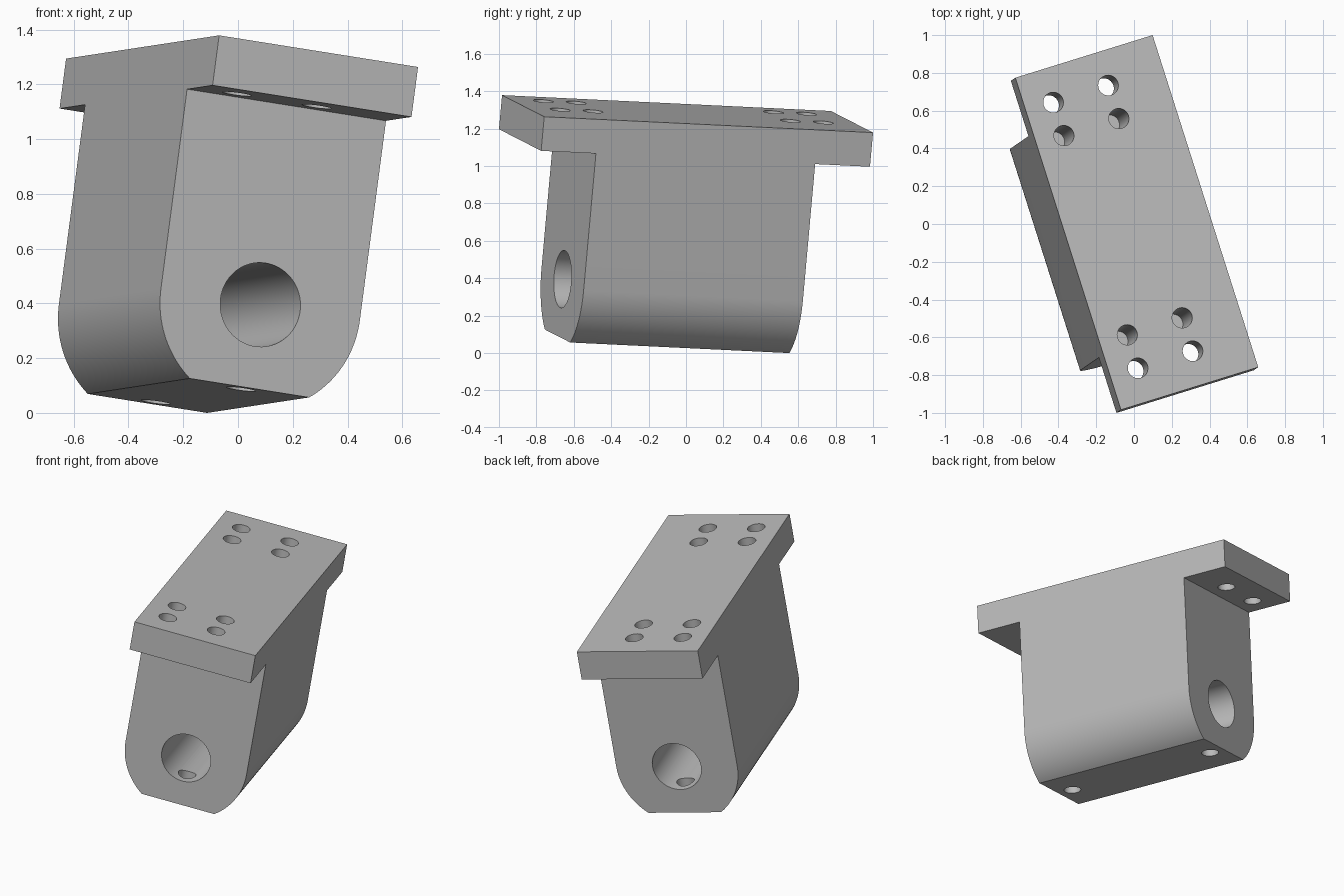
import bpy, bmesh
from math import sin, cos, pi
from mathutils import Matrix, Vector

cube = bpy.data.objects.get("Cube")
if cube:
    bpy.data.objects.remove(cube, do_unlink=True)

UNIT = 0.1539            # one design unit
WIDTH, DEPTH, HEIGHT = 5, 8, 8
PLATE_LENGTH, PLATE_THICK = 12, 1.2
BORE_Z, BORE_R, SCREW_R = 2, 1, 0.35

steel = bpy.data.materials.new("grey metal")
steel.use_nodes = True
grey = (0.5, 0.5, 0.5, 1)
steel.diffuse_color = grey
steel.node_tree.nodes["Principled BSDF"].inputs["Base Color"].default_value = grey


def prism(name, points, sweep):
    """Extrude a closed 3D outline along the sweep vector."""
    bm = bmesh.new()
    face = bm.faces.new([bm.verts.new(p) for p in points])
    result = bmesh.ops.extrude_face_region(bm, geom=[face])
    moved = [v for v in result["geom"] if isinstance(v, bmesh.types.BMVert)]
    bmesh.ops.translate(bm, verts=moved, vec=sweep)
    bmesh.ops.recalc_face_normals(bm, faces=bm.faces)
    mesh = bpy.data.meshes.new(name)
    bm.to_mesh(mesh)
    bm.free()
    mesh.materials.append(steel)
    ob = bpy.data.objects.new(name, mesh)
    bpy.context.collection.objects.link(ob)
    return ob


def combine(target, cutter, operation):
    """Apply a boolean and remove the cutter."""
    mod = target.modifiers.new("cut", "BOOLEAN")
    mod.operation, mod.object, mod.solver = operation, cutter, "EXACT"
    bpy.context.view_layer.objects.active = target
    bpy.ops.object.modifier_apply(modifier=mod.name)
    bpy.data.objects.remove(cutter, do_unlink=True)


def screw_hole(x, y, z0, z1):
    ring = [(x + SCREW_R * cos(2 * pi * i / 40), y + SCREW_R * sin(2 * pi * i / 40), z0)
            for i in range(40)]
    combine(bracket, prism("hole_cutter", ring, (0, 0, z1 - z0)), "DIFFERENCE")


# T-shaped side profile: block with an overhanging top plate
half, reach, step = DEPTH / 2, PLATE_LENGTH / 2, HEIGHT - PLATE_THICK
right_side = [(half, 0), (half, step), (reach, step), (reach, HEIGHT)]
outline = right_side + [(-y, z) for y, z in reversed(right_side)]
bracket = prism("mounting_bracket", [(-WIDTH, y, z) for y, z in outline], (2 * WIDTH, 0, 0))

# Rounded front profile, concentric with the bore
r = WIDTH / 2
arc = [(-r * cos(pi * i / 64), -9, BORE_Z - r * sin(pi * i / 64)) for i in range(65)]
front = arc + [(r, -9, 10), (-r, -9, 10)]
combine(bracket, prism("front_outline", front, (0, 18, 0)), "INTERSECT")

# Main bore from front to back
bore = [(BORE_R * cos(2 * pi * i / 72), -9, BORE_Z + BORE_R * sin(2 * pi * i / 72))
        for i in range(72)]
combine(bracket, prism("bore_cutter", bore, (0, 18, 0)), "DIFFERENCE")

# Plate holes: outer ones go through, inner ones are blind; bottom ones meet the bore
for side in (-1, 1):
    for x in (-1.5, 0.5):
        screw_hole(x, side * 4.8, 6, 9)
        screw_hole(x, side * 3.6, 5.5, 9)
    screw_hole(0, side * 3.35, -1, BORE_Z)

# Tilt the finished part, then centre it on the ground
ux = Vector((0.944, 0.293, -0.150)).normalized()
uy = Vector((-0.3086, 0.950, -0.045))
uy = (uy - ux * uy.dot(ux)).normalized()
turn = Matrix((ux, uy, ux.cross(uy))).transposed().to_4x4()
mesh = bracket.data
mesh.transform(turn @ Matrix.Scale(UNIT, 4))
xs, ys, zs = zip(*[v.co for v in mesh.vertices])
mesh.transform(Matrix.Translation((-(min(xs) + max(xs)) / 2, -(min(ys) + max(ys)) / 2, -min(zs))))

bpy.ops.object.select_all(action="DESELECT")
bracket.select_set(True)
bpy.context.view_layer.objects.active = bracket
bpy.ops.object.shade_smooth_by_angle(angle=pi / 8)
